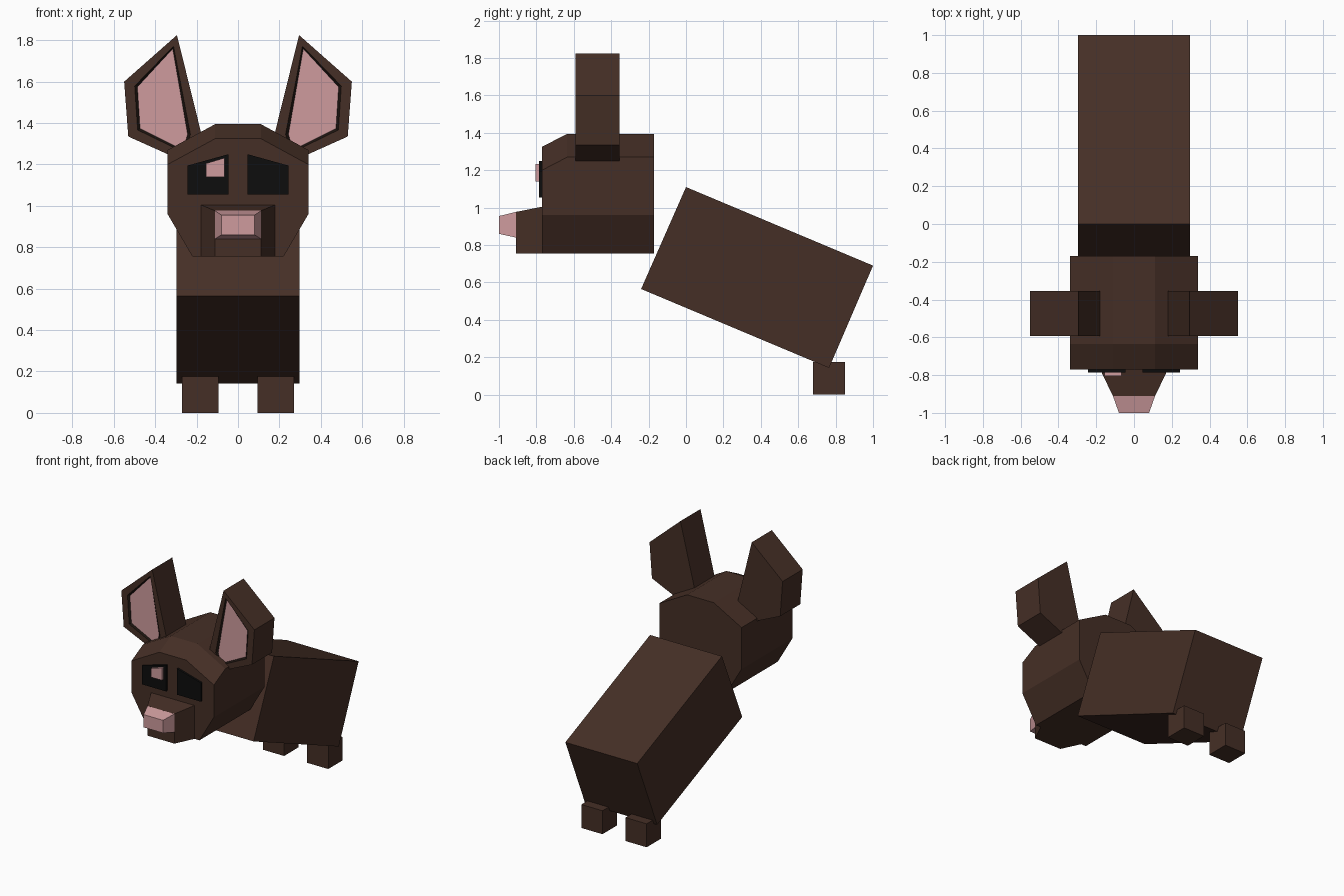
import bpy, bmesh

if "Cube" in bpy.data.objects:
    bpy.data.objects.remove(bpy.data.objects["Cube"])


def material(name, rgb):
    m = bpy.data.materials.new(name)
    m.diffuse_color = (*rgb, 1)
    m.use_nodes = True
    m.node_tree.nodes["Principled BSDF"].inputs["Base Color"].default_value = m.diffuse_color
    return m


BROWN = material("brown fur", (0.060, 0.028, 0.019))
DARK = material("dark ear rim", (0.012, 0.007, 0.005))
BLACK = material("black eye", (0.004, 0.004, 0.004))
PINK = material("pink skin", (0.62, 0.33, 0.34))


def loft(name, rings, *mats):
    """Closed solid through rings of equal point count."""
    bm = bmesh.new()
    vs = [[bm.verts.new(p) for p in ring] for ring in rings]
    n = len(vs[0])
    for a, b in zip(vs, vs[1:]):
        for i in range(n):
            bm.faces.new((a[i], a[(i + 1) % n], b[(i + 1) % n], b[i]))
    bm.faces.new(vs[0])
    bm.faces.new(vs[-1])
    bmesh.ops.recalc_face_normals(bm, faces=bm.faces)
    mesh = bpy.data.meshes.new(name)
    bm.to_mesh(mesh)
    bm.free()
    ob = bpy.data.objects.new(name, mesh)
    bpy.context.collection.objects.link(ob)
    for m in mats:
        mesh.materials.append(m)
    return ob


def at_y(outline, y):
    return [(x, y, z) for x, z in outline]


def slab(name, outline, y0, y1, *mats):
    return loft(name, [at_y(outline, y0), at_y(outline, y1)], *mats)


def rect(w, z0, z1):
    return [(-w, z0), (w, z0), (w, z1), (-w, z1)]


# Body: tilted box
side = [(-0.24, 0.565), (0.0, 1.11), (1.0, 0.69), (0.765, 0.143)]
loft("body", [[(x, y, z) for y, z in side] for x in (-0.297, 0.297)], BROWN)


# Head: faceted block with a sloped brow
def head_outline(drop):
    half = [(0.22, 0.755), (0.34, 0.96), (0.34, 1.27 - drop), (0.11, 1.395 - drop)]
    return half + [(-x, z) for x, z in reversed(half)]


loft("head", [at_y(head_outline(0.07), -0.77), at_y(head_outline(0), -0.635),
              at_y(head_outline(0), -0.17)], BROWN)

# Muzzle and nose: tapered blocks
loft("muzzle", [at_y(rect(0.18, 0.755, 1.005), -0.768),
                at_y(rect(0.112, 0.755, 0.977), -0.91)], BROWN)
loft("nose", [at_y(rect(0.112, 0.84, 0.977), -0.909),
              at_y(rect(0.08, 0.86, 0.955), -1.0)], PINK)

# Paired parts
EAR = [(0.295, 1.825), (0.55, 1.60), (0.53, 1.335), (0.24, 1.205), (0.175, 1.34)]
EYE = [(0.045, 1.055), (0.243, 1.055), (0.243, 1.195), (0.045, 1.25)]
for label, s in (("left", 1), ("right", -1)):
    def mirror(pts):
        return [(s * x, z) for x, z in pts]

    # Foot
    slab(label + "_foot", mirror([(0.095, 0), (0.27, 0), (0.27, 0.175), (0.095, 0.175)]),
         0.68, 0.85, BROWN)
    # Eye
    slab(label + "_eye", mirror(EYE), -0.785, -0.768, BLACK)
    # Ear with a dark rim and pink inside on the front face
    ear = slab(label + "_ear", mirror(EAR), -0.592, -0.355, BROWN, DARK, PINK)
    bm = bmesh.new()
    bm.from_mesh(ear.data)
    bm.faces.ensure_lookup_table()
    front = min(bm.faces, key=lambda f: f.calc_center_median().y)
    bmesh.ops.inset_region(bm, faces=[front], thickness=0.055)
    rim = bmesh.ops.inset_region(bm, faces=[front], thickness=0.014, depth=-0.01)
    for f in rim["faces"]:
        f.material_index = 1
    front.material_index = 2
    bm.to_mesh(ear.data)
    bm.free()

# Eye glint on one eye
slab("eye_glint", [(-0.155, 1.14), (-0.065, 1.14), (-0.065, 1.232), (-0.155, 1.205)],
     -0.805, -0.784, PINK)
